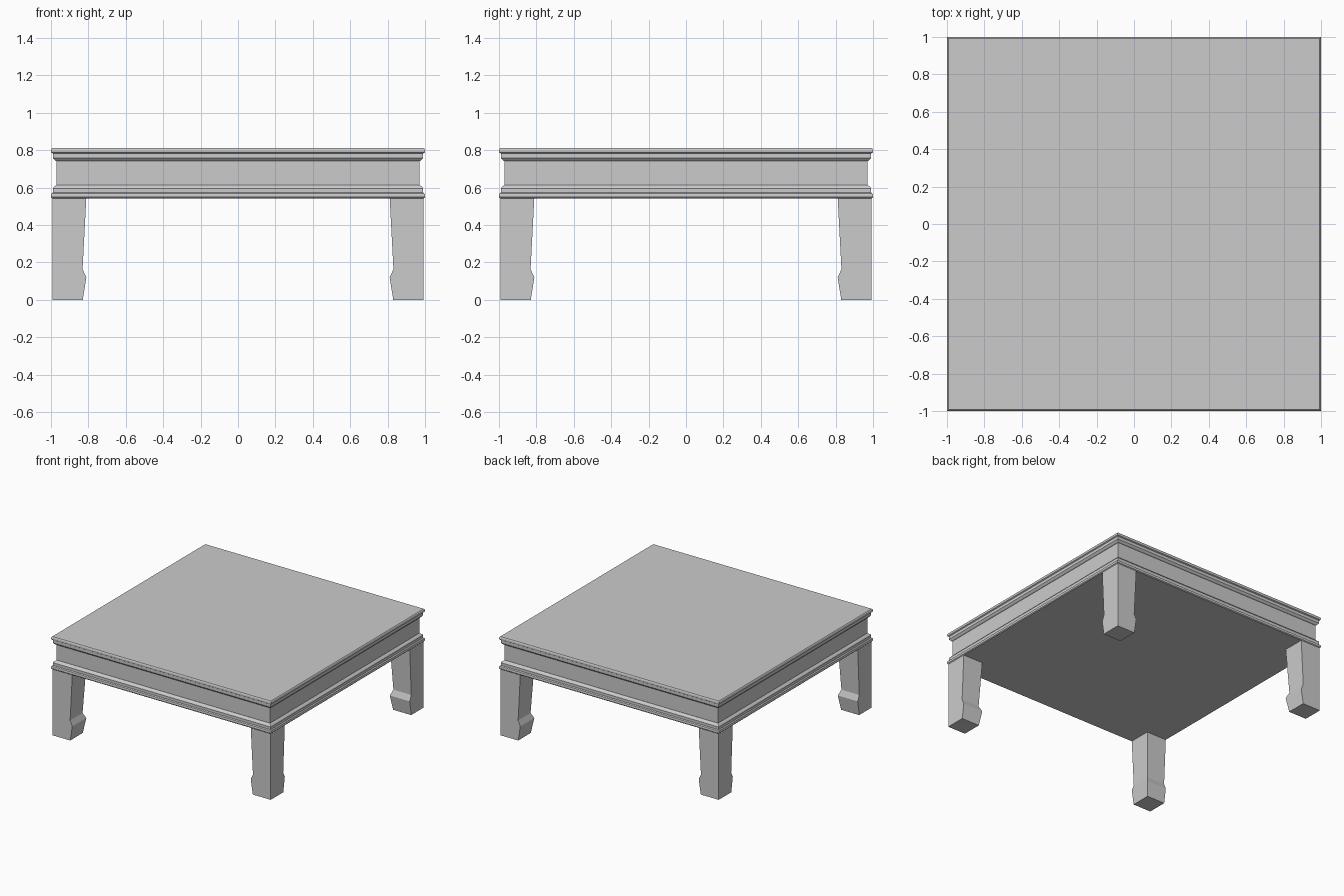
import bpy, bmesh

if "Cube" in bpy.data.objects:
    bpy.data.objects.remove(bpy.data.objects["Cube"])


def stack(name, levels):
    """Loft square rings given as (low x/y, high x/y, z), capped at both ends."""
    bm = bmesh.new()
    rings = []
    for lo, hi, z in levels:
        rings.append([bm.verts.new((x, y, z))
                      for x, y in ((lo, lo), (hi, lo), (hi, hi), (lo, hi))])
    for a, b in zip(rings, rings[1:]):
        for i in range(4):
            j = (i + 1) % 4
            bm.faces.new((a[i], a[j], b[j], b[i]))
    bm.faces.new(rings[0][::-1])
    bm.faces.new(rings[-1])
    bmesh.ops.recalc_face_normals(bm, faces=bm.faces)
    mesh = bpy.data.meshes.new(name)
    bm.to_mesh(mesh)
    bm.free()
    obj = bpy.data.objects.new(name, mesh)
    bpy.context.collection.objects.link(obj)
    return obj


def slab(name, profile):
    return stack(name, [(-r, r, z) for r, z in profile])


# Lower moulding: rounded bead, small fillet, slope up to the apron
slab("lower_moulding", [
    (0.993, 0.543), (0.999, 0.549), (1.0, 0.558), (0.998, 0.568),
    (0.990, 0.574), (0.990, 0.596), (0.985, 0.603), (0.971, 0.615)])

# Recessed apron
slab("apron", [(0.97, 0.612), (0.97, 0.745)])

# Table top: under-slope, fillet, rounded edge
slab("table_top", [
    (0.971, 0.742), (0.978, 0.745), (0.990, 0.758), (0.990, 0.782),
    (0.998, 0.787), (1.0, 0.796), (0.998, 0.806), (0.993, 0.811)])

# Legs: straight outer corner, tapered inside with a flared foot
leg = stack("legs", [
    (0.830, 0.993, 0.0), (0.811, 0.993, 0.12),
    (0.831, 0.993, 0.165), (0.811, 0.993, 0.545)])
mirror = leg.modifiers.new("four_corners", 'MIRROR')
mirror.use_axis = (True, True, False)
